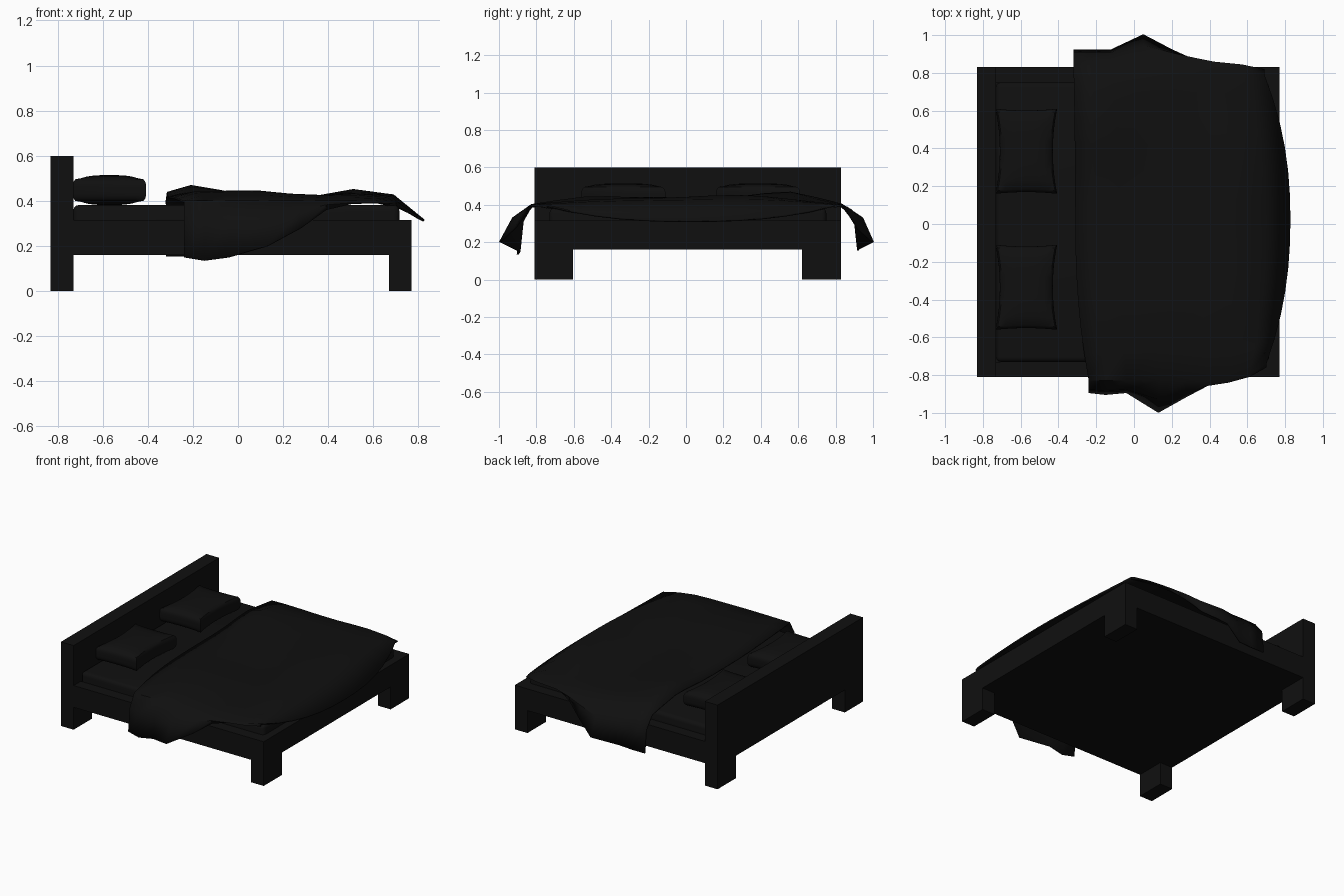
import bpy, bmesh, math

if "Cube" in bpy.data.objects:
    bpy.data.objects.remove(bpy.data.objects["Cube"])

black = bpy.data.materials.new("black")
black.diffuse_color = (0.005, 0.005, 0.005, 1)
black.use_nodes = True
black.node_tree.nodes["Principled BSDF"].inputs["Base Color"].default_value = black.diffuse_color


def finish(name, bm, smooth=False):
    bmesh.ops.recalc_face_normals(bm, faces=bm.faces)
    me = bpy.data.meshes.new(name)
    bm.to_mesh(me)
    bm.free()
    ob = bpy.data.objects.new(name, me)
    bpy.context.collection.objects.link(ob)
    me.materials.append(black)
    if smooth:
        bpy.ops.object.select_all(action='DESELECT')
        bpy.context.view_layer.objects.active = ob
        ob.select_set(True)
        bpy.ops.object.shade_smooth_by_angle(angle=math.radians(40))
    return ob


def box(name, x, y, z, bevel=0):
    bm = bmesh.new()
    bmesh.ops.create_cube(bm, size=1)
    for v in bm.verts:
        v.co = [lo + (c + .5) * (hi - lo) for c, (lo, hi) in zip(v.co, (x, y, z))]
    if bevel:
        bmesh.ops.bevel(bm, geom=bm.edges[:], offset=bevel, segments=3,
                        profile=.5, affect='EDGES')
    return finish(name, bm, bool(bevel))


# Frame: headboard, rails, base and legs
Y0, Y1 = -.81, .83
box("headboard", (-.83, -.73), (Y0, Y1), (.16, .6))
box("footboard", (.69, .77), (Y0, Y1), (.16, .315))
box("base", (-.73, .69), (Y0 + .08, Y1 - .08), (.16, .2))
for side, ys in (("front", (Y0, Y0 + .08)), ("back", (Y1 - .08, Y1))):
    box(side + "_rail", (-.73, .69), ys, (.16, .315))
for side, ys in (("front", (Y0, -.605)), ("back", (.62, Y1))):
    box(side + "_head_leg", (-.83, -.73), ys, (0, .16))
    box(side + "_foot_leg", (.67, .77), ys, (0, .16))

# Mattress
box("mattress", (-.73, .715), (-.73, .75), (.2, .382), .025)


# Pillows: subdivided boxes with pinched sides
def pillow(name, cy):
    bm = bmesh.new()
    bmesh.ops.create_cube(bm, size=2)
    bmesh.ops.subdivide_edges(bm, edges=bm.edges[:], cuts=7, use_grid_fill=True)
    for p in bm.verts:
        u, v, w = p.co
        puff = .72 + .28 * (1 - u ** 4) * (1 - v ** 4)
        edge = 1 - .07 * w ** 4
        p.co = (-.57 + .163 * u * edge * (1 - .14 * (1 - v * v)),
                cy + .225 * v * edge * (1 - .04 * (1 - u * u)),
                .448 + .066 * w * puff)
    finish(name, bm, True)


pillow("back_pillow", .385)
pillow("front_pillow", -.335)

# Blanket: hem points hanging on each side, joined by columns over the bed
back = [(-.32, .92, .155), (-.22, .92, .155), (-.12, .92, .16), (.05, 1.0, .2),
        (.2, .92, .27), (.3, .875, .34), (.42, .83, .39), (.57, .815, .395), (.69, .79, .39)]
front = [(-.24, -.89, .15), (-.15, -.9, .135), (-.04, -.89, .15), (.13, -.995, .2),
         (.28, -.91, .28), (.39, -.85, .36), (.5, -.82, .39), (.61, -.79, .395), (.7, -.74, .385)]
mid_x = [-.31, -.2, -.08, .07, .22, .36, .52, .69, .825]
mid_z = [.415, .435, .43, .425, .412, .415, .43, .42, .312]
STEPS = 12
bm = bmesh.new()
grid = []
for i, (b, f) in enumerate(zip(back, front)):
    col = []
    hb, hf = min(b[1], .835), max(f[1], -.825)
    for k in (0, .5):                       # front hanging part
        sag = .045 * math.sin(math.pi * k) * (.39 - f[2]) / .25
        col.append((f[0], f[1] + (hf - .03 - f[1]) * k, f[2] + (.39 - f[2]) * k + sag))
    for j in range(STEPS + 1):              # part lying on the mattress
        t = j / STEPS
        y = hf + (hb - hf) * t
        s = 2 * t - 1
        end = f if s < 0 else b
        bow = abs(s) ** 2.2
        x = mid_x[i] + (end[0] - mid_x[i]) * bow
        z = mid_z[i] + (.395 - mid_z[i]) * abs(s) ** 2.5
        if i < 8:
            z += .045 * math.exp(-((y - .55) / .2) ** 2 - ((x + .2) / .16) ** 2)
            z += .025 * math.exp(-((y + .5) / .25) ** 2 - ((x - .1) / .3) ** 2)
            z += .02 * math.exp(-((y - .3) / .3) ** 2 - ((x - .52) / .15) ** 2)
        col.append((x, y, z))
    for k in (.5, 0):                       # back hanging part
        sag = .045 * math.sin(math.pi * k) * (.39 - b[2]) / .25
        col.append((b[0], b[1] + (hb + .05 - b[1]) * k, b[2] + (.39 - b[2]) * k + sag))
    grid.append([bm.verts.new(p) for p in col])
for a, c in zip(grid, grid[1:]):
    for j in range(len(a) - 1):
        bm.faces.new((a[j], c[j], c[j + 1], a[j + 1]))
bmesh.ops.recalc_face_normals(bm, faces=bm.faces)
blanket = finish("blanket", bm, True)
solid = blanket.modifiers.new("thickness", 'SOLIDIFY')
solid.thickness = .01
solid.offset = 0
